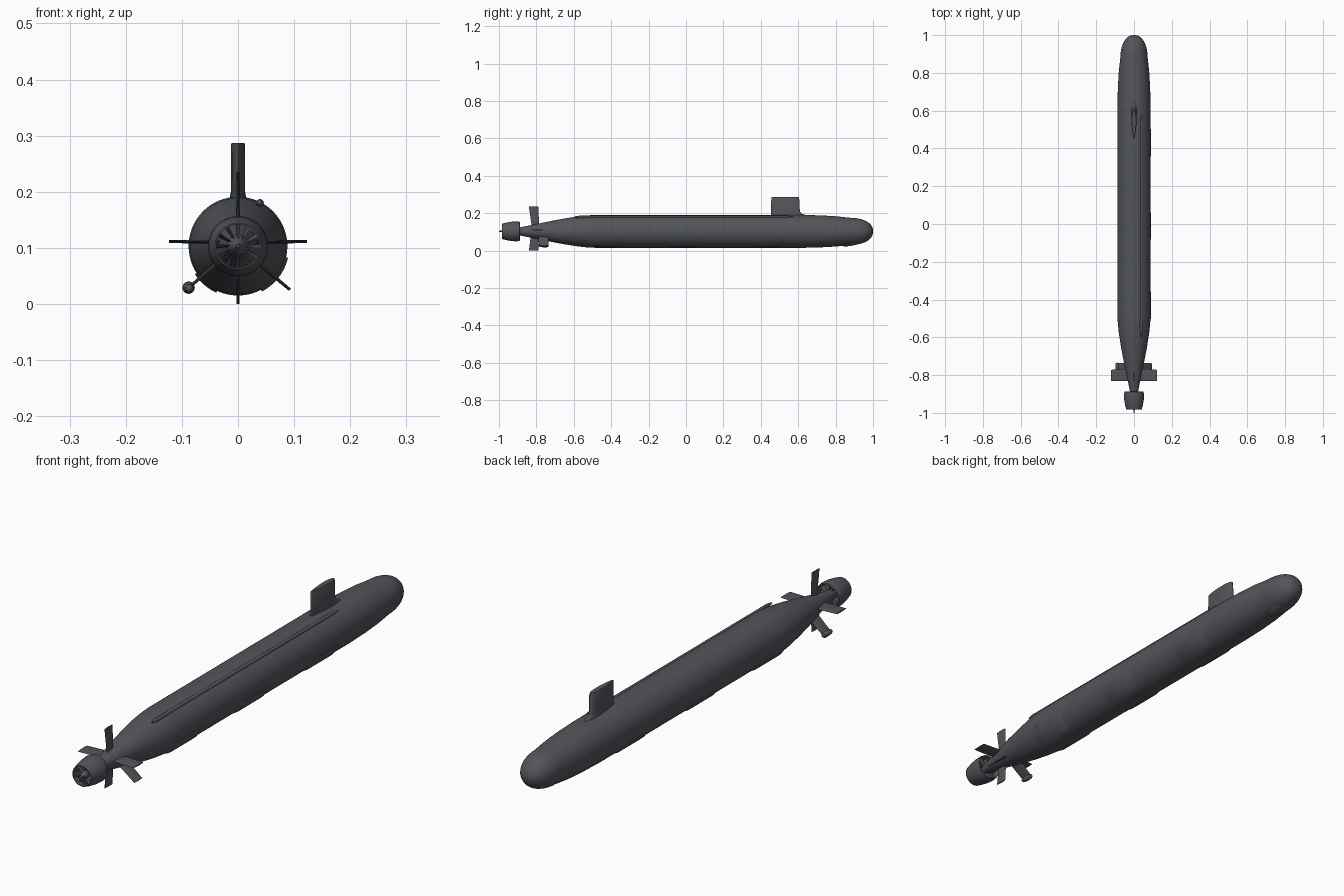
import bpy, bmesh
from math import sin, cos, pi, radians
from mathutils import Vector

if "Cube" in bpy.data.objects:
    bpy.data.objects.remove(bpy.data.objects["Cube"])

AXIS_Z = 0.103     # height of the hull axis
HULL_R = 0.088

paint = bpy.data.materials.new("dark grey hull paint")
paint.use_nodes = True
grey = (0.085, 0.09, 0.102, 1)
paint.diffuse_color = grey
paint.node_tree.nodes["Principled BSDF"].inputs["Base Color"].default_value = grey


def loft(name, rings, closed=True, caps=False, loop=False, sharp=35):
    """Skin a list of equally long point rings."""
    bm = bmesh.new()
    rows = [[bm.verts.new(p) for p in ring] for ring in rings]
    pairs = list(zip(rows, rows[1:]))
    if loop:
        pairs.append((rows[-1], rows[0]))
    n = len(rows[0])
    for a, b in pairs:
        for i in range(n if closed else n - 1):
            j = (i + 1) % n
            bm.faces.new((a[i], a[j], b[j], b[i]))
    if caps:
        bm.faces.new(rows[0])
        bm.faces.new(rows[-1])
    bmesh.ops.remove_doubles(bm, verts=bm.verts, dist=1e-5)
    bmesh.ops.recalc_face_normals(bm, faces=bm.faces)
    mesh = bpy.data.meshes.new(name)
    bm.to_mesh(mesh)
    bm.free()
    mesh.materials.append(paint)
    ob = bpy.data.objects.new(name, mesh)
    bpy.context.collection.objects.link(ob)
    bpy.ops.object.select_all(action='DESELECT')
    ob.select_set(True)
    bpy.context.view_layer.objects.active = ob
    bpy.ops.object.shade_smooth_by_angle(angle=radians(sharp))
    return ob


def polar(r, deg, y):
    a = radians(deg)
    return Vector((r * cos(a), y, AXIS_Z + r * sin(a)))


def lathe(name, profile, x=0, z=AXIS_Z, n=48, loop=False):
    """Spin (y, radius) points around an axis parallel to y."""
    rings = [[(x + r * cos(2 * pi * i / n), y, z + r * sin(2 * pi * i / n))
              for i in range(n)] for y, r in profile]
    return loft(name, rings, loop=loop)


def fin(name, deg, stations, n=24):
    """Foil sections (radius, aft y, fore y, half thickness) stacked outward."""
    a = radians(deg)
    side = Vector((-sin(a), 0, cos(a)))
    rings = []
    for r, aft, fore, half in stations:
        ring = []
        for i in range(n):
            t = 2 * pi * i / n
            u = (1 + cos(t)) / 2
            ring.append(polar(r, deg, aft + (fore - aft) * u)
                        + side * half * sin(t) * (0.75 + 0.25 * cos(t)) * 1.1)
        rings.append(ring)
    return loft(name, rings, caps=True)


# Hull
stern = [(-0.91, 0.018), (-0.88, 0.023), (-0.8, 0.039), (-0.72, 0.056),
         (-0.65, 0.069), (-0.58, 0.08), (-0.53, 0.0855), (-0.48, HULL_R)]
bow = [(0.62, HULL_R), (0.72, 0.0855), (0.8, 0.081), (0.88, 0.0725)]
nose = [(0.88 + 0.12 * sin(t * pi / 20), 0.0725 * cos(t * pi / 20) ** 0.85)
        for t in range(1, 10)]
lathe("hull", [(-0.91, 0)] + stern + bow + nose + [(1, 0)], n=64)

# Sail with a faired root
fin("sail", 90, [(0.07, 0.452, 0.65, 0.018), (0.088, 0.454, 0.64, 0.0165),
                 (0.094, 0.455, 0.62, 0.015), (0.104, 0.455, 0.609, 0.0145),
                 (0.181, 0.456, 0.605, 0.0145), (0.184, 0.459, 0.602, 0.0125)])

# Tail fins
for name, deg in (("left", 0), ("right", 180)):
    plane = fin(name + "_stern_plane", deg, [(0.025, -0.83, -0.765, 0.004),
                                             (0.123, -0.832, -0.772, 0.003)])
    plane.location.z = 0.008
fin("upper_rudder", 90, [(0.03, -0.825, -0.785, 0.004), (0.132, -0.84, -0.79, 0.003)])
fin("lower_rudder", 270, [(0.025, -0.83, -0.785, 0.004), (0.103, -0.84, -0.79, 0.003)])
for name, deg in (("left", -40), ("right", 220)):
    fin(name + "_lower_fin", deg, [(0.035, -0.79, -0.735, 0.004),
                                   (0.121, -0.785, -0.735, 0.003)])

# Pod on the tip of the right lower fin
lathe("fin_pod", [(-0.79, 0), (-0.788, 0.006), (-0.78, 0.0095), (-0.765, 0.011),
                  (-0.745, 0.011), (-0.737, 0.008), (-0.733, 0)],
      x=-0.088, z=0.029, n=24)

# Pump jet: hollow shroud, hub, and blades
lathe("propulsor_shroud",
      [(-0.983, 0.041), (-0.96, 0.047), (-0.93, 0.052), (-0.905, 0.0535), (-0.89, 0.051),
       (-0.887, 0.048), (-0.9, 0.046), (-0.94, 0.044), (-0.983, 0.0385)], loop=True)
lathe("propulsor_hub", [(-0.9, 0), (-0.9, 0.02), (-0.935, 0.021), (-0.965, 0.015),
                        (-0.98, 0.006), (-0.985, 0.004), (-1, 0.003), (-1, 0)], n=32)
BLADES = 12
for i in range(BLADES):
    deg = 360 * i / BLADES
    for name, y, skew in (("rotor_blade", -0.955, 12), ("stator_blade", -0.915, -5)):
        edges = [[polar(r, deg + s * skew * 0.5, y + s * 0.012 + d)
                  for s, d in ((-1, 0), (1, 0), (1, 0.002), (-1, 0.002))]
                 for r in (0.012, 0.045)]
        loft(name, edges, caps=True)

# Towed line tube along the upper left of the hull
tube = [(-0.6, 0), (-0.59, 0.004), (-0.57, 0.007), (0.54, 0.007), (0.57, 0.004), (0.58, 0)]
lathe("line_tube", tube, x=0.039, z=0.18, n=16)

# Flank sonar panels, three on each side
for side, first, last in (("left", -13, -62), ("right", 213, 245)):
    for place, centre in (("aft", -0.43), ("middle", -0.01), ("fore", 0.43)):
        rings = []
        for dy, lift in ((-0.095, -0.003), (-0.07, 0.0035), (0.07, 0.0035), (0.095, -0.003)):
            steps = 10
            ring = [polar(HULL_R - 0.004, first, centre + dy)]
            ring += [polar(HULL_R + lift, first + (last - first) * k / steps, centre + dy)
                     for k in range(steps + 1)]
            ring.append(polar(HULL_R - 0.004, last, centre + dy))
            rings.append(ring)
        loft(f"{side}_{place}_flank_panel", rings, closed=False)

# Chin sonar dome under the bow
dome = lathe("chin_dome", [(0.06 * -cos(pi * k / 12), 0.03 * sin(pi * k / 12))
                           for k in range(13)], z=0, n=32)
dome.scale = (1, 1, 0.45)
dome.rotation_euler.x = radians(12)
dome.location = (0, 0.89, 0.041)
